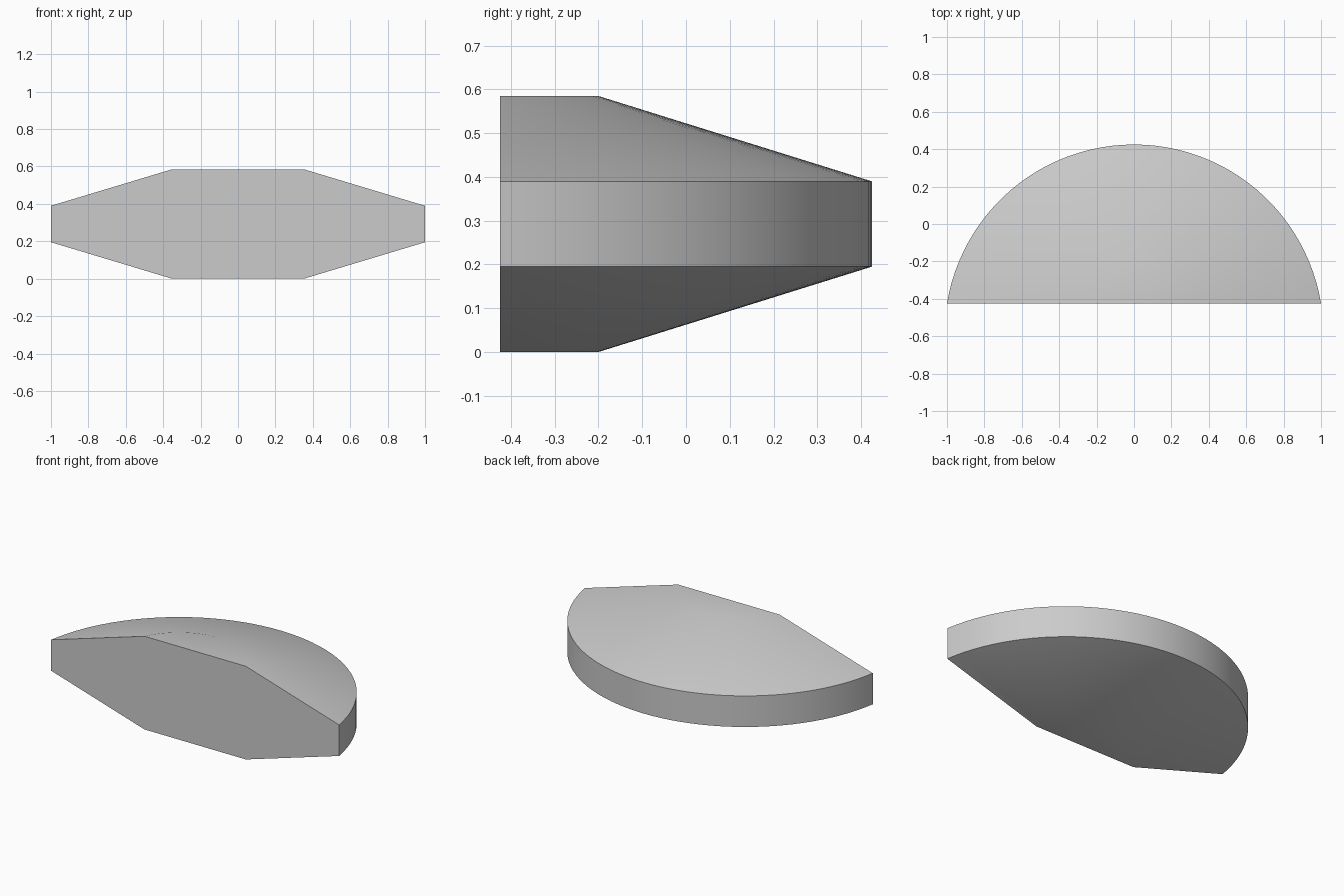
import bpy, bmesh
from math import sin, cos, asin, pi, radians

cube = bpy.data.objects.get("Cube")
if cube:
    bpy.data.objects.remove(cube, do_unlink=True)

FRONT, CENTRE = -0.425, -0.588      # flat front plane and centre of the arcs
STEPS = 48

grey = bpy.data.materials.new("plain grey")
grey.use_nodes = True
colour = (0.6, 0.6, 0.6, 1)
grey.diffuse_color = colour
grey.node_tree.nodes["Principled BSDF"].inputs["Base Color"].default_value = colour


def arc(bm, radius, z):
    """Arc of vertices from the right end of the front plane to the left end."""
    start = asin((FRONT - CENTRE) / radius)
    angles = [start + (pi - 2 * start) * i / STEPS for i in range(STEPS + 1)]
    return [bm.verts.new((radius * cos(a), CENTRE + radius * sin(a), z)) for a in angles]


# Half disc with bevelled top and bottom, lofted through four arcs
bm = bmesh.new()
rings = [arc(bm, r, z) for r, z in
         ((0.388, 0), (1.013, 0.195), (1.013, 0.39), (0.388, 0.585))]
for low, high in zip(rings, rings[1:]):
    for i in range(STEPS):
        bm.faces.new((low[i], low[i + 1], high[i + 1], high[i]))

# Bottom and top caps, and the flat front
bm.faces.new(rings[0])
bm.faces.new(rings[-1])
bm.faces.new([r[0] for r in rings] + [r[-1] for r in reversed(rings)])
bmesh.ops.recalc_face_normals(bm, faces=bm.faces)

mesh = bpy.data.meshes.new("half_disc")
bm.to_mesh(mesh)
bm.free()
mesh.materials.append(grey)
half_disc = bpy.data.objects.new("half_disc", mesh)
bpy.context.collection.objects.link(half_disc)

# Smooth round sides with crisp rims
bpy.ops.object.select_all(action='DESELECT')
half_disc.select_set(True)
bpy.context.view_layer.objects.active = half_disc
bpy.ops.object.shade_smooth_by_angle(angle=radians(30))
